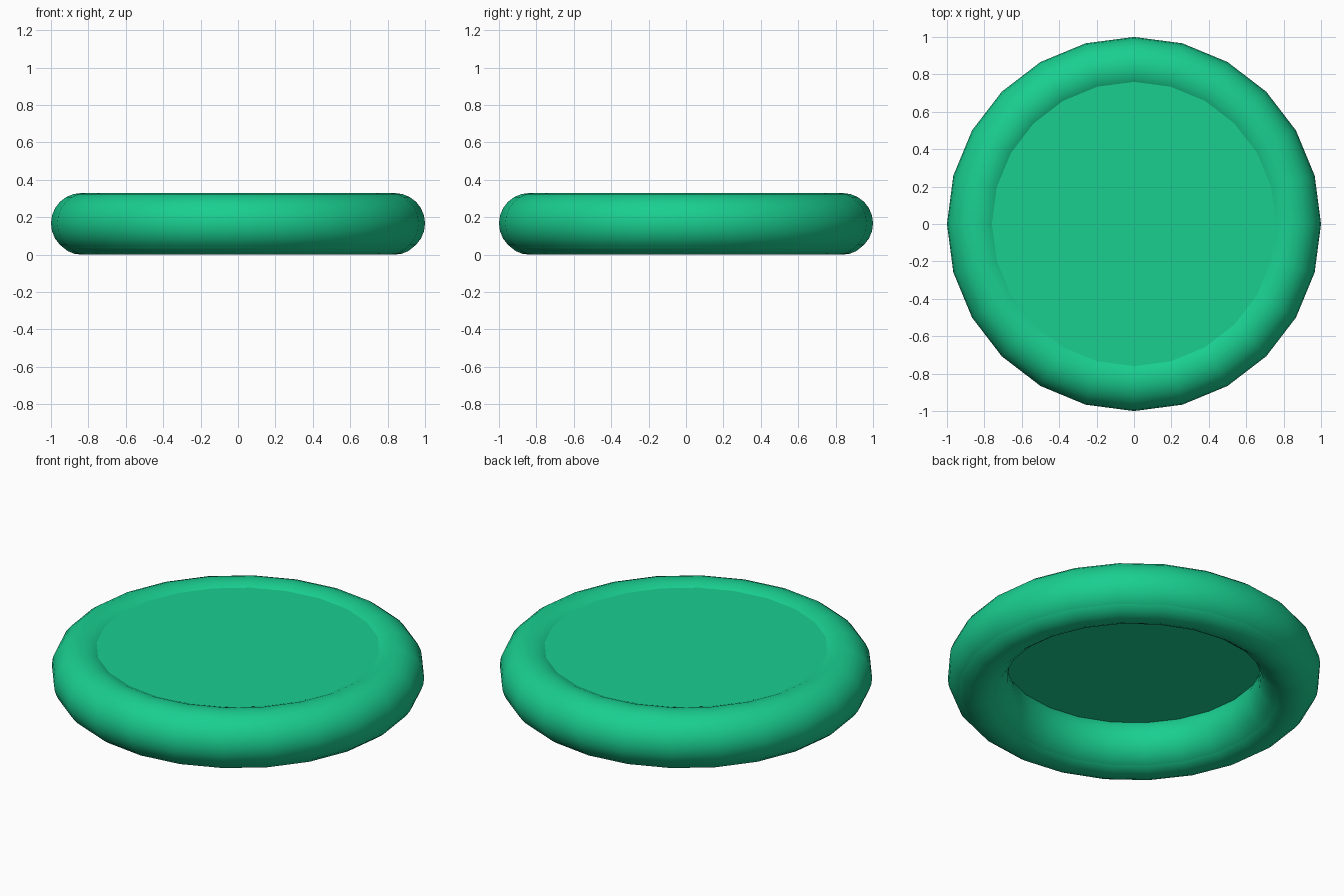
import bpy

if "Cube" in bpy.data.objects:
    bpy.data.objects.remove(bpy.data.objects["Cube"])

SIDES = 24
mat = bpy.data.materials.new("green")
mat.diffuse_color = (0.01, 0.62, 0.28, 1)
mat.use_nodes = True
mat.node_tree.nodes["Principled BSDF"].inputs["Base Color"].default_value = mat.diffuse_color


def finish(name):
    ob = bpy.context.object
    ob.name = name
    ob.data.materials.append(mat)
    bpy.ops.object.shade_smooth_by_angle(angle=0.7)


def ring(name, major, minor, z):
    bpy.ops.mesh.primitive_torus_add(major_segments=SIDES, minor_segments=24,
                                     major_radius=major, minor_radius=minor,
                                     location=(0, 0, z))
    finish(name)


# Rounded outer rim and the slightly narrower lip showing beneath it
ring("rim", 0.838, 0.162, 0.167)
ring("lower_lip", 0.84, 0.14, 0.14)

# Flat centre panel set into the rim
bpy.ops.mesh.primitive_cylinder_add(vertices=SIDES, radius=0.79, depth=0.055,
                                    location=(0, 0, 0.281))
finish("centre_panel")
